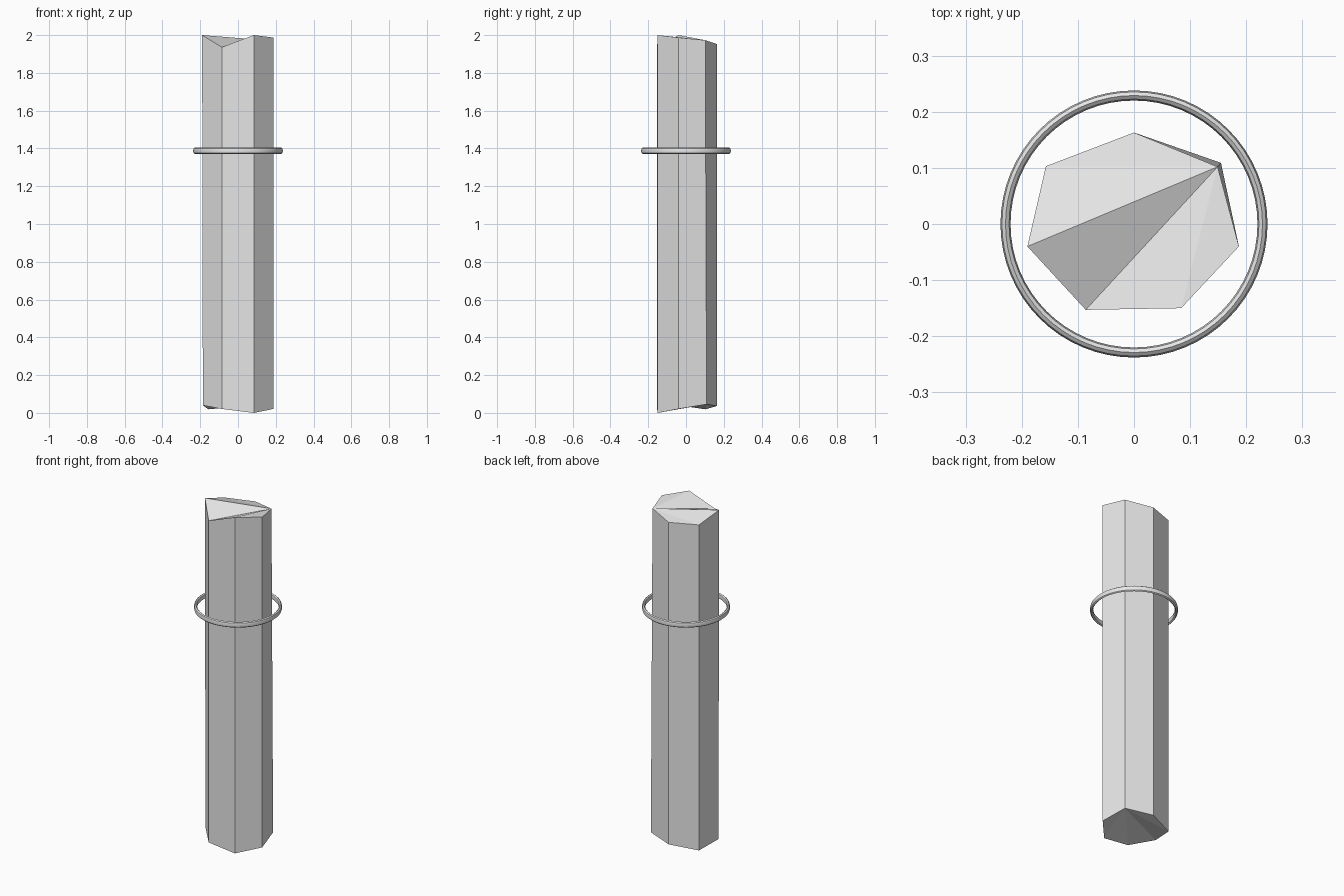
import bpy
import bmesh
import math

default = bpy.data.objects.get("Cube")
if default:
    bpy.data.objects.remove(default, do_unlink=True)

# Single plain grey
grey = bpy.data.materials.new("light_grey")
grey.use_nodes = True
colour = (0.8, 0.8, 0.8, 1.0)
grey.diffuse_color = colour
grey.node_tree.nodes["Principled BSDF"].inputs["Base Color"].default_value = colour

# Seven-sided rough-cut column: each corner is x, y, bottom z, top z
corners = [
    (0.0, 0.163, 0.036, 1.953),
    (0.149, 0.102, 0.046, 1.973),
    (0.187, -0.04, 0.021, 1.987),
    (0.084, -0.15, 0.0, 2.0),
    (-0.086, -0.153, 0.021, 1.936),
    (-0.19, -0.04, 0.04, 2.0),
    (-0.157, 0.103, 0.019, 1.957),
]
count = len(corners)
bm = bmesh.new()
bottom = [bm.verts.new((x, y, low)) for x, y, low, high in corners]
top = [bm.verts.new((x, y, high)) for x, y, low, high in corners]

# The back left corner flares slightly at its foot
bottom[1].co.x += 0.006
bottom[1].co.y += 0.007
bottom[5].co.x += 0.004

# Sides, then end caps fanned from the back left corner
for i in range(count):
    j = (i + 1) % count
    bm.faces.new((bottom[i], bottom[j], top[j], top[i]))
for k in range(2, count):
    a, b = k, (k + 1) % count
    bm.faces.new((top[1], top[a], top[b]))
    bm.faces.new((bottom[1], bottom[b], bottom[a]))
bmesh.ops.recalc_face_normals(bm, faces=bm.faces)
mesh = bpy.data.meshes.new("column")
bm.to_mesh(mesh)
bm.free()
column = bpy.data.objects.new("column", mesh)
bpy.context.collection.objects.link(column)
mesh.materials.append(grey)

# Thin floating ring with a tall oval section
bpy.ops.mesh.primitive_torus_add(
    major_radius=0.229, minor_radius=0.009,
    major_segments=64, minor_segments=8, location=(0, 0, 1.388))
ring = bpy.context.object
ring.name = "ring"
ring.scale.z = 1.9
bpy.ops.object.transform_apply(location=False, rotation=False, scale=True)
bpy.ops.object.shade_smooth_by_angle(angle=math.radians(30))
ring.data.materials.append(grey)
